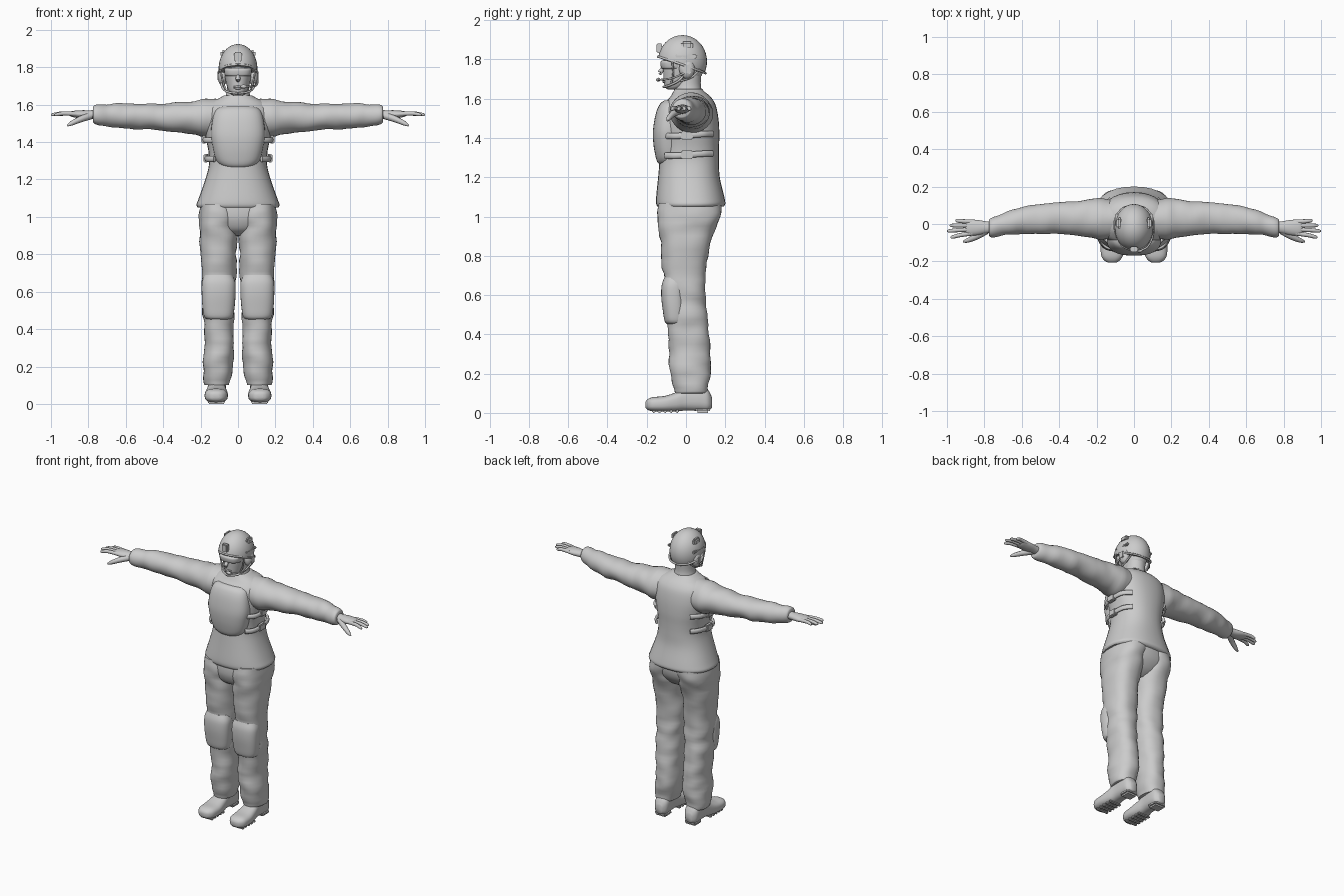
import bpy, bmesh, math
from mathutils import Vector, Matrix, noise

default_cube = bpy.data.objects.get("Cube")
if default_cube:
    bpy.data.objects.remove(default_cube, do_unlink=True)

grey = bpy.data.materials.new("plain grey")
grey.use_nodes = True
GREY_COLOUR = (.6, .6, .6, 1)
grey.diffuse_color = GREY_COLOUR
for node in grey.node_tree.nodes:
    if node.type == "BSDF_PRINCIPLED":
        node.inputs["Base Color"].default_value = GREY_COLOUR


def finish(name, bm, mirror=False, sharp=50):
    """Turn a bmesh into a smooth shaded object, optionally mirrored across x."""
    bmesh.ops.recalc_face_normals(bm, faces=bm.faces[:])
    mesh = bpy.data.meshes.new(name)
    bm.to_mesh(mesh)
    bm.free()
    mesh.materials.append(grey)
    mesh.shade_smooth()
    mesh.set_sharp_from_angle(angle=math.radians(sharp))
    obj = bpy.data.objects.new(name, mesh)
    bpy.context.collection.objects.link(obj)
    if mirror:
        obj.modifiers.new("Mirror", "MIRROR")
    return obj


def spline(a, b, c, d, t):
    """Catmull-Rom blend between the values b and c."""
    return b + t / 2 * (c - a + t * (2*a - 5*b + 4*c - d + t * (3*(b - c) + d - a)))


def resample(rows, steps):
    """Add smooth in-between rows to a list of cross-sections."""
    last = len(rows) - 1
    result = []
    for i in range(last):
        group = (rows[max(i - 1, 0)], rows[i], rows[i + 1], rows[min(i + 2, last)])
        for k in range(steps):
            result.append([spline(*values, k / steps) for values in zip(*group)])
    return result + [list(rows[last])]


def loft(name, axis, rows, mirror=False, power=2, folds=0, steps=4, sides=32):
    """Skin rounded sections (position, u min, u max, v min, v max) along an axis."""
    place = {"x": lambda t, u, v: Vector((t, u, v)),
             "y": lambda t, u, v: Vector((u, t, v)),
             "z": lambda t, u, v: Vector((u, v, t))}[axis]
    bm = bmesh.new()
    rings = []
    for t, u0, u1, v0, v1 in resample(rows, steps):
        ring = []
        middle = place(t, (u0 + u1) / 2, (v0 + v1) / 2)
        for k in range(sides):
            angle = math.tau * k / sides
            c, s = math.cos(angle), math.sin(angle)
            cu = math.copysign(abs(c) ** (2 / power), c)
            sv = math.copysign(abs(s) ** (2 / power), s)
            point = place(t, (u0 + u1 + cu * (u1 - u0)) / 2, (v0 + v1 + sv * (v1 - v0)) / 2)
            if folds:
                stretch = Vector((9, 9, 18)) if axis == "z" else Vector((18, 9, 9))
                point += (point - middle).normalized() * folds * noise.noise(point * stretch)
            ring.append(bm.verts.new(point))
        rings.append(ring)
    for low, high in zip(rings, rings[1:]):
        for k in range(sides):
            n = (k + 1) % sides
            bm.faces.new((low[k], low[n], high[n], high[k]))
    bm.faces.new(rings[0])
    bm.faces.new(rings[-1])
    return finish(name, bm, mirror)


def upright(name, rows, **options):
    """Loft along z, symmetric in x, from rows (z, half width, y min, y max)."""
    return loft(name, "z", [(z, -w, w, y0, y1) for z, w, y0, y1 in rows], **options)


def ball(name, centre, radii, mirror=False, cut=None):
    bm = bmesh.new()
    bmesh.ops.create_uvsphere(bm, u_segments=32, v_segments=20, radius=1)
    bm.transform(Matrix.LocRotScale(Vector(centre), None, Vector(radii)))
    if cut:
        geometry = bm.verts[:] + bm.edges[:] + bm.faces[:]
        bmesh.ops.bisect_plane(bm, geom=geometry, plane_co=cut[0],
                               plane_no=Vector(cut[1]).normalized(), clear_inner=True)
        bmesh.ops.holes_fill(bm, edges=[e for e in bm.edges if e.is_boundary], sides=0)
    return finish(name, bm, mirror)


def block(name, centre, size, mirror=False, bevel=.005):
    bm = bmesh.new()
    bmesh.ops.create_cube(bm, size=1)
    bm.transform(Matrix.LocRotScale(Vector(centre), None, Vector(size)))
    bmesh.ops.bevel(bm, geom=bm.edges[:], offset=bevel, segments=2, affect="EDGES")
    return finish(name, bm, mirror)


def tube(name, points, radii, mirror=False, tall=1):
    """Round-ended tube through points; tall stretches the section in z."""
    rows = resample([(*p, r) for p, r in zip(points, radii)], 5)
    bm = bmesh.new()
    rings = []
    for i, (x, y, z, r) in enumerate(rows):
        ahead = Vector(rows[min(i + 1, len(rows) - 1)][:3])
        tangent = (ahead - Vector(rows[max(i - 1, 0)][:3])).normalized()
        side = tangent.cross(Vector((0, 0, 1))).normalized()
        up = side.cross(tangent)
        rings.append([bm.verts.new(Vector((x, y, z)) + r * (side * math.cos(a) + up * tall * math.sin(a)))
                      for a in (math.tau * k / 10 for k in range(10))])
    for low, high in zip(rings, rings[1:]):
        for k in range(10):
            n = (k + 1) % 10
            bm.faces.new((low[k], low[n], high[n], high[k]))
    for ring in (rings[0], rings[-1]):
        bm.faces.new(ring)
    return finish(name, bm, mirror, sharp=70)


# Jacket body with a flared hem
upright("jacket", [
    (1.05, .215, -.145, .19), (1.065, .222, -.152, .2), (1.1, .21, -.152, .195),
    (1.2, .175, -.142, .172), (1.28, .155, -.135, .168), (1.35, .158, -.13, .168),
    (1.42, .172, -.13, .17), (1.5, .185, -.125, .165), (1.57, .18, -.11, .15),
    (1.61, .15, -.08, .125), (1.635, .1, -.065, .095), (1.65, .075, -.058, .082)], power=2.3)

# Armour plate over the chest
upright("chest_plate", [
    (1.265, .07, -.135, -.03), (1.28, .1, -.147, 0), (1.31, .12, -.156, 0), (1.37, .135, -.166, 0),
    (1.44, .145, -.168, 0), (1.52, .137, -.155, 0), (1.57, .12, -.135, 0),
    (1.59, .09, -.112, 0)], power=2.5)

# Side straps with buckles
for label, z, reach in (("upper", 1.41, .182), ("lower", 1.31, .172)):
    tube(label + "_side_straps",
         [(.125, -.105, z), (reach - .01, -.06, z), (reach, .02, z + .005), (reach - .012, .09, z + .01), (.125, .135, z + .01)],
         [.009] * 5, mirror=True, tall=1.8)
    block(label + "_strap_buckles", (reach, .005, z + .004), (.025, .06, .044), mirror=True)

# Sleeves
loft("sleeves", "x", [
    (.08, -.07, .12, 1.43, 1.63), (.17, -.085, .135, 1.425, 1.633), (.25, -.07, .13, 1.445, 1.617),
    (.35, -.058, .12, 1.452, 1.61), (.45, -.052, .113, 1.468, 1.605), (.55, -.052, .1, 1.468, 1.608),
    (.65, -.055, .075, 1.475, 1.605), (.72, -.063, .048, 1.485, 1.6), (.765, -.068, .03, 1.497, 1.594),
    (.775, -.06, .022, 1.505, 1.587)], mirror=True, folds=.007)

# Hands: palm, four fingers and a thumb
loft("palms", "x", [
    (.75, -.048, .012, 1.522, 1.572), (.79, -.05, .014, 1.524, 1.57), (.84, -.06, .022, 1.526, 1.57),
    (.885, -.06, .022, 1.534, 1.566), (.9, -.05, .012, 1.54, 1.56)], mirror=True)
for label, y, length, drift in (("little", .012, .07, .006), ("ring", -.008, .1, 0),
                                ("middle", -.029, .114, -.008), ("index", -.05, .095, -.02)):
    x = .885
    tube(label + "_fingers",
         [(x - .02, y, 1.55), (x + length / 2, y + drift / 2, 1.553),
          (x + length * .9, y + drift, 1.547), (x + length, y + drift, 1.546)],
         [.012, .011, .009, .004], mirror=True)
tube("thumbs", [(.79, -.035, 1.54), (.84, -.066, 1.523), (.89, -.088, 1.5), (.912, -.094, 1.488)],
     [.02, .017, .012, .005], mirror=True)

# Trousers: seat, legs and knee pads
upright("trouser_seat", [
    (.9, .07, -.06, .07), (.93, .13, -.11, .12), (.98, .185, -.135, .16),
    (1.03, .2, -.14, .175), (1.08, .195, -.135, .175)], power=2.3)
loft("trouser_legs", "z", [
    (.1, .05, .172, -.055, .105), (.112, .044, .179, -.063, .112), (.2, .03, .184, -.08, .123),
    (.3, .022, .18, -.086, .124), (.4, .02, .183, -.09, .118), (.5, .018, .186, -.1, .11),
    (.58, .014, .19, -.105, .1), (.68, .01, .195, -.114, .1), (.8, .007, .202, -.125, .11),
    (.93, .002, .208, -.138, .15), (1, 0, .21, -.144, .175), (1.07, 0, .2, -.138, .18)],
    mirror=True, power=2.3, folds=.011)
loft("knee_pads", "z", [
    (.45, .05, .155, -.09, 0), (.465, .028, .18, -.108, 0), (.52, .018, .19, -.118, 0),
    (.59, .013, .194, -.126, 0), (.65, .014, .193, -.124, 0), (.69, .03, .18, -.11, 0)],
    mirror=True, power=2.5)

# Boots with heels and tread bars
loft("boots", "y", [
    (-.207, .1, .135, .03, .055), (-.198, .08, .155, .017, .068), (-.17, .06, .175, .008, .08),
    (-.11, .054, .178, .006, .086), (-.05, .06, .17, .008, .105), (0, .066, .162, .012, .13),
    (.07, .063, .162, .01, .14), (.11, .068, .157, .01, .12), (.132, .09, .135, .025, .08)],
    mirror=True, power=2.6)
block("boot_heels", (.112, .085, .015), (.085, .075, .03), mirror=True, bevel=.01)
for i in range(5):
    block("sole_tread", (.116, -.165 + i * .03, .008), (.09, .018, .016), mirror=True)

# Neck and head
upright("neck", [(1.58, .09, -.07, .09), (1.64, .068, -.06, .08), (1.68, .06, -.055, .075),
                 (1.74, .06, -.05, .08)])
upright("head", [
    (1.648, .022, -.095, -.04), (1.657, .038, -.106, -.01), (1.68, .052, -.112, .04),
    (1.71, .062, -.114, .075), (1.75, .07, -.116, .09), (1.79, .073, -.116, .093),
    (1.84, .07, -.11, .09), (1.88, .045, -.08, .06)], power=2.2)
tube("nose", [(0, -.108, 1.775), (0, -.12, 1.752), (0, -.13, 1.735), (0, -.122, 1.727)],
     [.008, .011, .013, .008])
for z in (1.696, 1.687):
    tube("lip", [(-.024, -.106, z), (0, -.115, z), (.024, -.106, z)], [.003, .006, .003])

# Goggles
upright("goggles", [(1.752, .06, -.118, 0), (1.758, .07, -.127, 0), (1.785, .074, -.131, 0),
                    (1.795, .07, -.122, 0)], power=2.6)

# Helmet with slanted rim, mount and side fittings
ball("helmet", (0, -.018, 1.79), (.104, .125, .134), cut=((0, -.14, 1.812), (0, .085, .24)))
tube("helmet_rim", [(0, -.142, 1.814), (.06, -.118, 1.807), (.1, -.04, 1.781),
                    (.098, .03, 1.756), (.06, .083, 1.737), (0, .1, 1.73)], [.006] * 6, mirror=True)
block("front_mount", (0, -.135, 1.857), (.042, .028, .05))
block("helmet_rails", (.093, 0, 1.815), (.018, .11, .018), mirror=True)
block("helmet_pads", (.078, .005, 1.872), (.03, .06, .04), mirror=True, bevel=.01)

# Headset: ear cups, chin strap and microphone
ball("ear_cups", (.082, .005, 1.752), (.027, .04, .05), mirror=True)
block("ear_cup_caps", (.104, .005, 1.752), (.012, .04, .05), mirror=True)
tube("chin_strap", [(.09, -.01, 1.72), (.082, -.04, 1.69), (.055, -.085, 1.668), (0, -.114, 1.66)],
     [.006] * 4, mirror=True)
tube("cheek_straps", [(.093, -.07, 1.79), (.083, -.065, 1.73), (.066, -.075, 1.68)],
     [.005] * 3, mirror=True)
tube("nape_straps", [(.07, .07, 1.75), (.082, .03, 1.71), (.08, -.03, 1.69)], [.005] * 3, mirror=True)
tube("microphone_boom", [(.105, -.01, 1.73), (.1, -.07, 1.705), (.07, -.125, 1.697), (.03, -.142, 1.697)],
     [.005] * 4)
ball("microphone", (.03, -.142, 1.697), (.018, .01, .01))
